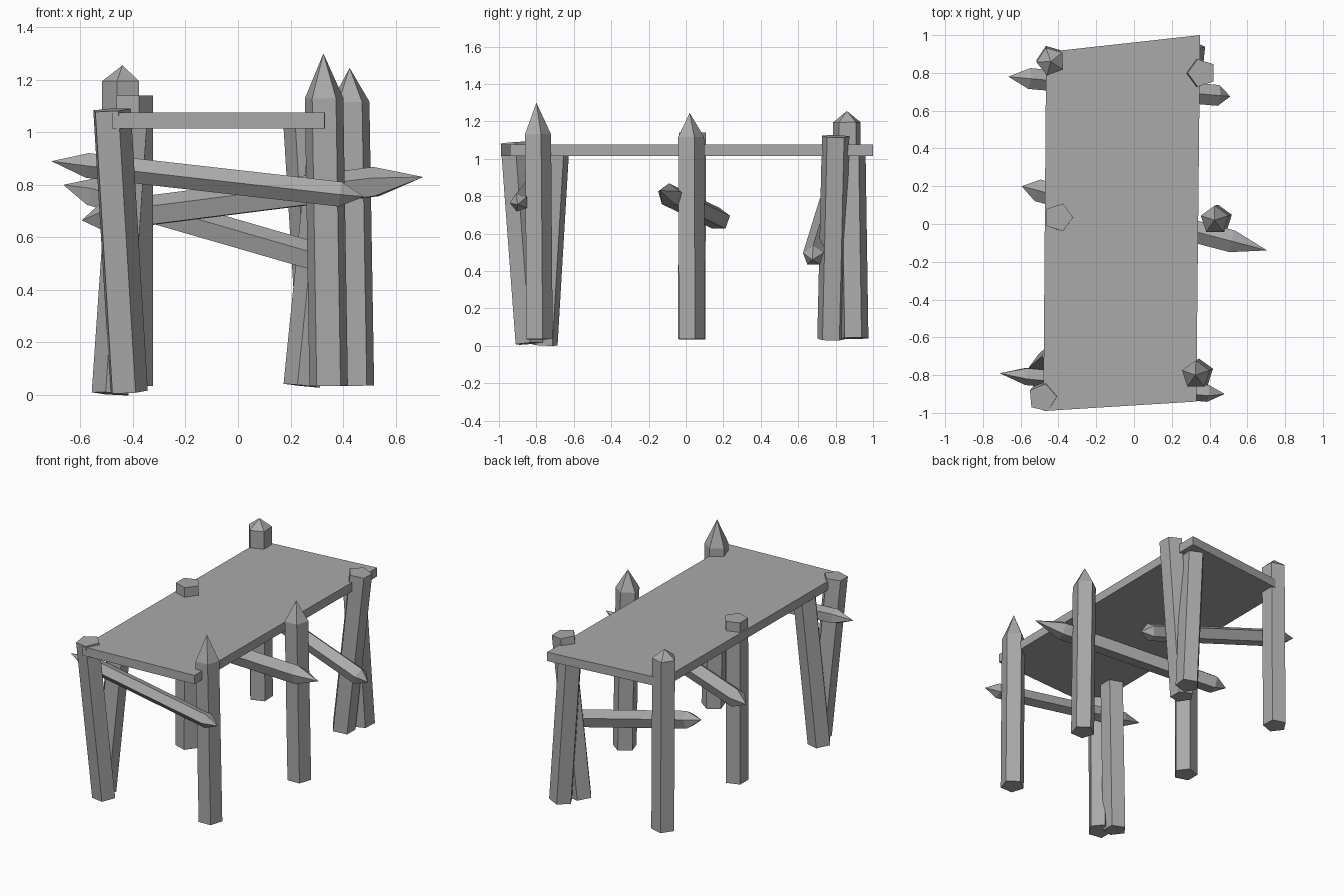
import bpy, bmesh, math
from mathutils import Vector

cube = bpy.data.objects.get("Cube")
if cube:
    bpy.data.objects.remove(cube)

wood = bpy.data.materials.new("grey_wood")
wood.use_nodes = True
GREY = (0.4, 0.4, 0.4, 1)
wood.diffuse_color = GREY
wood.node_tree.nodes["Principled BSDF"].inputs["Base Color"].default_value = GREY


def finish(name, bm):
    bmesh.ops.recalc_face_normals(bm, faces=bm.faces)
    mesh = bpy.data.meshes.new(name)
    bm.to_mesh(mesh)
    bm.free()
    mesh.materials.append(wood)
    obj = bpy.data.objects.new(name, mesh)
    bpy.context.collection.objects.link(obj)


def log(name, start, end, radius, phase, ref, point_start=0, point_end=0):
    """Five-sided log from start to end; each end is flat or sharpened."""
    start, end = Vector(start), Vector(end)
    axis = (end - start).normalized()
    u = (ref - axis * ref.dot(axis)).normalized()
    v = axis.cross(u)
    bm = bmesh.new()

    def ring(centre):
        angles = [math.radians(phase + 72 * i) for i in range(5)]
        return [bm.verts.new(centre + radius * (u * math.cos(a) + v * math.sin(a)))
                for a in angles]

    def cap(loop, tip, length):
        if length:
            apex = bm.verts.new(tip)
            for i in range(5):
                bm.faces.new((loop[i], loop[(i + 1) % 5], apex))
        else:
            bm.faces.new(loop)

    low = ring(start + axis * point_start)
    high = ring(end - axis * point_end)
    for i in range(5):
        j = (i + 1) % 5
        bm.faces.new((low[i], low[j], high[j], high[i]))
    cap(low, start, point_start)
    cap(high, end, point_end)
    finish(name, bm)


# Deck: slightly skewed slab
bm = bmesh.new()
outline = [(-0.48, -0.99), (0.33, -0.94), (0.35, 1.0), (-0.465, 0.91)]
base = bm.faces.new([bm.verts.new((x, y, 1.015)) for x, y in outline])
top = bmesh.ops.extrude_face_region(bm, geom=[base])["geom"]
bmesh.ops.translate(bm, vec=(0, 0, 0.06),
                    verts=[e for e in top if isinstance(e, bmesh.types.BMVert)])
finish("deck", bm)

# Posts: name, foot, head, phase, sharpened length
posts = [
    ("front_left_post", (0.345, -0.79, 0.035), (0.325, -0.80, 1.30), 90, 0.17),
    ("middle_left_post", (0.445, 0.025, 0.035), (0.425, 0.02, 1.245), 90, 0.13),
    ("back_right_post", (-0.44, 0.87, 0.035), (-0.44, 0.86, 1.255), 110, 0.06),
    ("middle_right_post", (-0.40, 0.03, 0.035), (-0.40, 0.035, 1.14), 0, 0),
    ("front_right_post", (-0.42, -0.84, 0.012), (-0.485, -0.92, 1.085), 5, 0),
    ("front_right_brace", (-0.48, -0.76, 0.005), (-0.41, -0.70, 1.02), 180, 0),
    ("back_left_post", (0.25, 0.775, 0.035), (0.36, 0.80, 1.12), 180, 0),
    ("back_left_brace", (0.31, 0.90, 0.04), (0.25, 0.885, 1.02), 30, 0),
]
for name, foot, head, phase, point in posts:
    log(name, foot, head, 0.077, phase, Vector((1, 0, 0)), 0, point)

# Cross rails, sharpened at both ends
rails = [
    ("front_rail", (-0.71, -0.79, 0.89), (0.48, -0.90, 0.755), 0.05, 20, 0.14, 0.09),
    ("middle_rail", (-0.595, 0.20, 0.665), (0.705, -0.14, 0.83), 0.062, 0, 0.09, 0.19),
    ("back_rail", (-0.665, 0.78, 0.80), (0.51, 0.675, 0.46), 0.058, 0, 0.11, 0.07),
]
for name, a, b, radius, phase, tip_a, tip_b in rails:
    log(name, a, b, radius, phase, Vector((0, 0, 1)), tip_a, tip_b)
